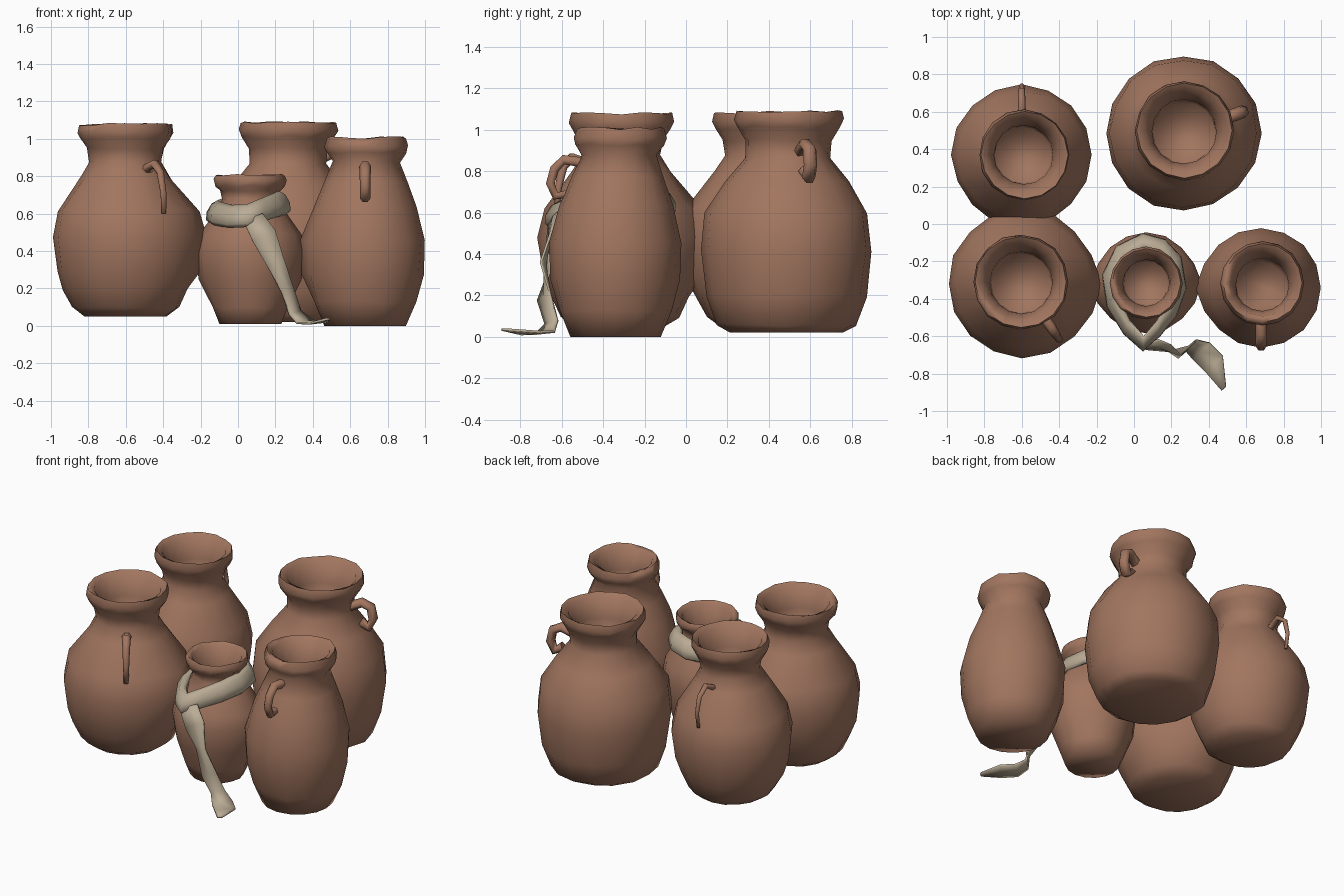
import bpy, bmesh, random
from math import sin, cos, pi, radians, atan2
from mathutils import Vector

random.seed(4)
if "Cube" in bpy.data.objects:
    bpy.data.objects.remove(bpy.data.objects["Cube"])


def material(name, rgb):
    m = bpy.data.materials.new(name)
    m.use_nodes = True
    m.diffuse_color = (*rgb, 1)
    m.node_tree.nodes["Principled BSDF"].inputs["Base Color"].default_value = (*rgb, 1)
    return m


CLAY = material("terracotta clay", (0.36, 0.18, 0.115))
CLOTH = material("beige cloth", (0.49, 0.41, 0.30))


def finish(name, bm, mat, angle=90):
    bmesh.ops.recalc_face_normals(bm, faces=bm.faces)
    me = bpy.data.meshes.new(name)
    bm.to_mesh(me)
    bm.free()
    me.materials.append(mat)
    ob = bpy.data.objects.new(name, me)
    bpy.context.collection.objects.link(ob)
    bpy.ops.object.select_all(action="DESELECT")
    ob.select_set(True)
    bpy.context.view_layer.objects.active = ob
    bpy.ops.object.shade_smooth_by_angle(angle=radians(angle))
    return ob


def bridge(bm, rings, closed_ring=True, closed_path=False):
    pairs = list(zip(rings, rings[1:]))
    if closed_path:
        pairs.append((rings[-1], rings[0]))
    for a, b in pairs:
        n = len(a)
        for i in range(n if closed_ring else n - 1):
            j = (i + 1) % n
            bm.faces.new((a[i], a[j], b[j], b[i]))


def jar(name, centre, profile, contacts=(), rim_shift=(0, 0), sides=16):
    """Lathe a jar with a hollow mouth; the belly swells towards its neighbours."""
    bm = bmesh.new()
    r_top, top = profile[-1]
    belly = max(r for r, z in profile)
    hollow = [(r_top * 0.84, top - 0.02), (r_top * 0.68, top - 0.14),
              (r_top * 0.64, top - 0.32)]
    rings = []
    for k, (r, z) in enumerate(profile + hollow):
        ring = []
        lean = max(0, (z / top - 0.6) / 0.4)
        for i in range(sides):
            a = 2 * pi * i / sides
            grow = 1 + random.uniform(-0.015, 0.01)
            if r > belly * 0.9 and k < len(profile):
                for c in contacts:
                    grow += 0.1 * max(0, cos(a - c)) ** 14
            dz = random.uniform(-0.01, 0.004) if k > 0 else 0
            ring.append(bm.verts.new((centre[0] + rim_shift[0] * lean + r * grow * cos(a),
                                      centre[1] + rim_shift[1] * lean + r * grow * sin(a),
                                      z + dz)))
        rings.append(ring)
    bridge(bm, rings)
    bm.faces.new(rings[0])
    bm.faces.new(rings[-1])
    return finish(name, bm, CLAY)


def handle(name, centre, degrees, path, size=0.026, tip=1.0):
    """Sweep a six-sided tube, tapering to its tip, along a loop facing out of the jar."""
    a = radians(degrees)
    out, side = Vector((cos(a), sin(a), 0)), Vector((-sin(a), cos(a), 0))
    base = Vector((*centre, 0))
    pts = [base + out * r + Vector((0, 0, z)) for r, z in path]
    last = len(pts) - 1
    bm = bmesh.new()
    rings = []
    for i, p in enumerate(pts):
        along = (pts[min(i + 1, last)] - pts[max(i - 1, 0)]).normalized()
        up = along.cross(side)
        s = size * (1 + (tip - 1) * i / last)
        rings.append([bm.verts.new(p + s * (side * cos(t) * 1.15 + up * sin(t)))
                      for t in (k * pi / 3 for k in range(6))])
    bridge(bm, rings)
    bm.faces.new(rings[0])
    bm.faces.new(rings[-1])
    return finish(name, bm, CLAY)


# Jar centres, profiles as (radius, height)
front_left, back_left = (-0.6, -0.32), (-0.6, 0.37)
back_right, small, right = (0.265, 0.485), (0.065, -0.315), (0.68, -0.34)

wide = [(0.22, 0.05), (0.285, 0.10), (0.335, 0.20), (0.37, 0.30), (0.395, 0.48),
        (0.36, 0.62), (0.24, 0.80), (0.192, 0.88), (0.205, 0.95), (0.24, 1.005),
        (0.255, 1.04), (0.245, 1.08)]
big = [(0.275, 0.02), (0.335, 0.06), (0.385, 0.20), (0.415, 0.42), (0.395, 0.60),
       (0.30, 0.75), (0.205, 0.87), (0.21, 0.95), (0.25, 1.015), (0.265, 1.05),
       (0.255, 1.09)]
little = [(0.165, 0.01), (0.20, 0.10), (0.25, 0.25), (0.27, 0.40), (0.25, 0.49),
          (0.20, 0.59), (0.15, 0.68), (0.16, 0.725), (0.187, 0.75), (0.194, 0.785),
          (0.183, 0.81)]
slim = [(0.22, 0.0), (0.275, 0.13), (0.312, 0.28), (0.32, 0.46), (0.275, 0.64),
        (0.225, 0.77), (0.18, 0.88), (0.215, 0.93), (0.225, 0.965), (0.21, 1.01)]


def toward(a, b):
    return atan2(b[1] - a[1], b[0] - a[0])


jar("front_left_jar", front_left, wide,
    [toward(front_left, back_left), toward(front_left, small)], (-0.005, 0.01))
jar("back_left_jar", back_left, [(r * 0.95, z) for r, z in wide],
    [toward(back_left, front_left)], (0.015, 0))
jar("back_right_jar", back_right, big, rim_shift=(0.005, 0.015))
jar("small_jar", small, little,
    [toward(small, front_left), toward(small, right)])
jar("right_jar", right, slim, [toward(right, small)], (0.008, 0.025))

# Handles
handle("front_left_handle", front_left, -56,
       [(0.18, 0.83), (0.28, 0.865), (0.33, 0.82), (0.36, 0.71), (0.365, 0.60)],
       0.028, 0.45)
handle("back_left_handle", back_left, 90,
       [(0.20, 0.82), (0.28, 0.86), (0.345, 0.81), (0.37, 0.71), (0.355, 0.61)],
       0.02, 0.5)
handle("back_right_handle", back_right, 20,
       [(0.18, 0.89), (0.27, 0.93), (0.325, 0.905), (0.34, 0.83), (0.315, 0.77),
        (0.26, 0.80)], 0.03)
handle("right_handle", right, -90,
       [(0.15, 0.84), (0.25, 0.855), (0.295, 0.81), (0.315, 0.74), (0.29, 0.68),
        (0.23, 0.69)], 0.028, 0.8)

# Scarf band: a draped loop, pulled to a point at the front
loop = [(0.05, -0.09, 0.65), (-0.07, -0.15, 0.63), (-0.13, -0.28, 0.61),
        (-0.11, -0.42, 0.60), (-0.04, -0.55, 0.585), (0.05, -0.64, 0.59),
        (0.13, -0.56, 0.62), (0.20, -0.46, 0.645), (0.24, -0.34, 0.66),
        (0.22, -0.20, 0.66), (0.15, -0.12, 0.66)]
bm = bmesh.new()
rings = []
for x, y, z in loop:
    out = Vector((x - small[0], y - small[1], 0)).normalized()
    ring = []
    for t in (k * pi / 4 for k in range(8)):
        d, h = 0.038 * cos(t), 0.062 * sin(t)
        ring.append(bm.verts.new(Vector((x, y, z + h)) + out * (d - 0.35 * h)))
    rings.append(ring)
bridge(bm, rings, closed_path=True)
finish("scarf_band", bm, CLOTH)

# Scarf tail: centre point, then half-width direction
tail = [((0.08, -0.64, 0.58), (0.05, 0.02, 0.02)),
        ((0.14, -0.66, 0.48), (0.06, 0.01, 0.03)),
        ((0.20, -0.68, 0.34), (0.045, -0.02, 0.02)),
        ((0.265, -0.685, 0.19), (0.03, 0.03, 0.015)),
        ((0.305, -0.65, 0.07), (0.03, 0.03, 0.01)),
        ((0.36, -0.68, 0.02), (0.045, 0.045, 0.005)),
        ((0.43, -0.75, 0.018), (0.045, 0.045, 0.005)),
        ((0.48, -0.88, 0.035), (0.012, 0.01, 0.0))]
bm = bmesh.new()
rings = [[bm.verts.new(Vector(p) + Vector(w) * s) for s in (-1, 0, 1)] for p, w in tail]
bridge(bm, rings, closed_ring=False)
scarf_tail = finish("scarf_tail", bm, CLOTH, 60)
thick = scarf_tail.modifiers.new("Thickness", "SOLIDIFY")
thick.thickness = 0.012
thick.offset = 0
